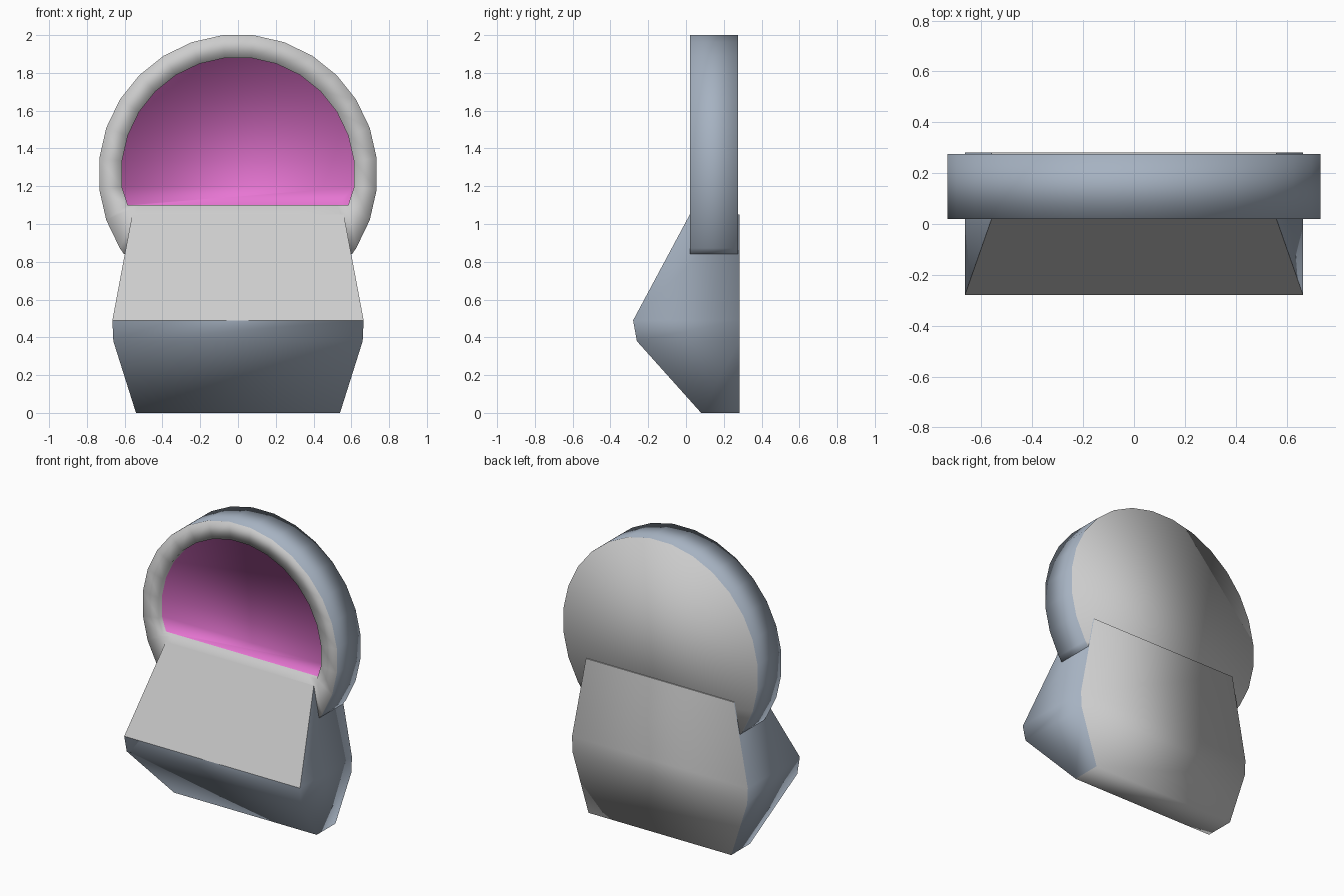
import bpy, bmesh, math

cube = bpy.data.objects.get("Cube")
if cube:
    bpy.data.objects.remove(cube, do_unlink=True)


def material(name, rgb):
    m = bpy.data.materials.new(name)
    m.use_nodes = True
    m.diffuse_color = (*rgb, 1)
    m.node_tree.nodes["Principled BSDF"].inputs["Base Color"].default_value = (*rgb, 1)
    return m


GREY, BLUE, PINK = range(3)
MATS = [material("light grey", (0.605, 0.605, 0.605)),
        material("blue grey", (0.38, 0.445, 0.535)),
        material("pink", (0.80, 0.18, 0.65))]


def finish(bm, name):
    """Turn a bmesh into a smooth-shaded object with the shared materials."""
    bmesh.ops.recalc_face_normals(bm, faces=bm.faces)
    for f in bm.faces:
        f.smooth = True
    mesh = bpy.data.meshes.new(name)
    bm.to_mesh(mesh)
    bm.free()
    for m in MATS:
        mesh.materials.append(m)
    obj = bpy.data.objects.new(name, mesh)
    bpy.context.collection.objects.link(obj)
    return obj


# Directions of a 28-sided circle that is cut off near the bottom
STEP = 360 / 28
ANGLES = [-35.3] + [STEP * (k - 2.5) for k in range(20)] + [215.3]


def arc(bm, radius, bottom, y, centre=1.265):
    """Circle in the xz plane, flattened at height bottom."""
    return [bm.verts.new((radius * math.cos(a), y,
                          max(bottom, centre + radius * math.sin(a))))
            for a in map(math.radians, ANGLES)]


def bridge(bm, a, b, mat):
    """Closed strip of quads between two loops."""
    for i in range(len(a)):
        j = (i + 1) % len(a)
        bm.faces.new((a[i], a[j], b[j], b[i])).material_index = mat


# Round head: back, side, front rim and shallow recess with a pink panel
FRONT, BACK, FLOOR = 0.02, 0.275, 0.055
bm = bmesh.new()
outer_back = arc(bm, 0.739, 0.84, BACK)
outer_front = arc(bm, 0.739, 0.84, FRONT)
inner_front = arc(bm, 0.618, 1.10, FRONT)
panel = arc(bm, 0.618, 1.10, FLOOR)
bm.faces.new(outer_back).material_index = GREY
bridge(bm, outer_back, outer_front, BLUE)
bridge(bm, outer_front, inner_front, GREY)
bridge(bm, inner_front, panel, GREY)

# Pink panel laid in level strips from the flat bottom up
bm.faces.new(panel[:4] + panel[-4:]).material_index = PINK
for i in range(3, 10):
    strip = (panel[i], panel[i + 1], panel[-2 - i], panel[-1 - i])
    bm.faces.new(strip).material_index = PINK
finish(bm, "round_head")

# Wedge base: levels of (height, half width, front depth) with a straight back
levels = [(0, 0.54, 0.08), (0.38, 0.66, -0.26), (0.49, 0.665, -0.28), (1.05, 0.56, 0.02)]
bm = bmesh.new()
rings = [[bm.verts.new(p) for p in ((-w, y, z), (w, y, z), (w, 0.282, z), (-w, 0.282, z))]
         for z, w, y in levels]
for low, high in zip(rings, rings[1:]):
    bridge(bm, low, high, BLUE)
bm.faces.new(rings[0])
bm.faces.new(rings[-1])
bmesh.ops.recalc_face_normals(bm, faces=bm.faces)
for f in bm.faces:
    n = f.normal
    slope = n.y < -0.5 and n.z > 0.3
    if slope or n.y > 0.9 or abs(n.z) > 0.9:
        f.material_index = GREY
    # Crisp edges round the sloping panel and the top
    if slope or n.z > 0.9:
        for e in f.edges:
            e.smooth = False
finish(bm, "wedge_base")
